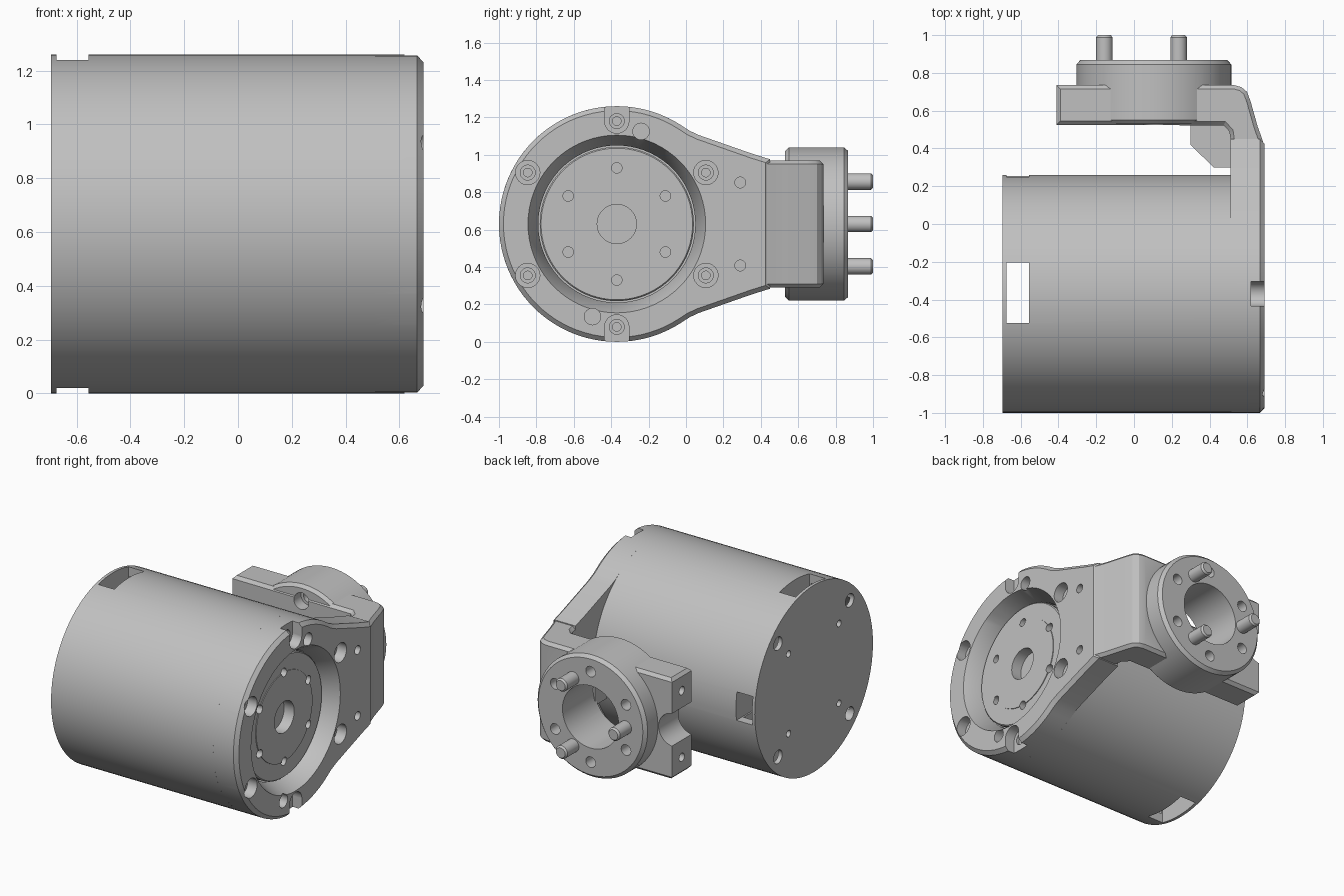
import bpy
import bmesh
from math import sin, cos, pi, radians
from mathutils import Matrix, Vector

old = bpy.data.objects.get("Cube")
if old:
    bpy.data.objects.remove(old, do_unlink=True)

grey = bpy.data.materials.new("machined grey")
grey.use_nodes = True
COLOUR = (0.53, 0.53, 0.53, 1)
grey.diffuse_color = COLOUR
grey.node_tree.nodes["Principled BSDF"].inputs["Base Color"].default_value = COLOUR

R = 0.63                      # motor radius
MY, MZ = -0.37, 0.63          # motor axis (runs along x)
FX, FZ = 0.105, 0.63          # flange axis (runs along y)


def finish(name, bm):
    bmesh.ops.recalc_face_normals(bm, faces=bm.faces)
    mesh = bpy.data.meshes.new(name)
    bm.to_mesh(mesh)
    bm.free()
    mesh.materials.append(grey)
    ob = bpy.data.objects.new(name, mesh)
    bpy.context.collection.objects.link(ob)
    return ob


def lathe(name, axis, a, b, profile, n=32):
    """Turned solid; profile holds (position along axis, radius)."""
    if axis == "X":           # a, b are y, z
        mat = Matrix.Translation((0, a, b)) @ Matrix.Rotation(pi / 2, 4, "Y")
    else:                     # a, b are x, z
        mat = Matrix.Translation((a, 0, b)) @ Matrix.Rotation(-pi / 2, 4, "X")
    bm = bmesh.new()
    rings = [[bm.verts.new(mat @ Vector((r * cos(2 * pi * i / n), r * sin(2 * pi * i / n), p)))
              for i in range(n)] for p, r in profile]
    for lo, hi in zip(rings, rings[1:]):
        for i in range(n):
            j = (i + 1) % n
            bm.faces.new((lo[i], lo[j], hi[j], hi[i]))
    bm.faces.new(rings[0])
    bm.faces.new(rings[-1])
    return finish(name, bm)


def prism(name, points, step, chamfer_start=0, chamfer_end=0):
    """Outline extruded by a vector, with chamfered end rims."""
    bm = bmesh.new()
    start = [bm.verts.new(p) for p in points]
    end = [bm.verts.new(Vector(p) + Vector(step)) for p in points]
    n = len(points)
    for i in range(n):
        j = (i + 1) % n
        bm.faces.new((start[i], start[j], end[j], end[i]))
    caps = [(bm.faces.new(start), chamfer_start), (bm.faces.new(end), chamfer_end)]
    bmesh.ops.recalc_face_normals(bm, faces=bm.faces)
    jobs = [(list(face.edges), size) for face, size in caps if size]
    for edges, size in jobs:
        bmesh.ops.bevel(bm, geom=edges, offset=size, offset_type="OFFSET",
                        segments=1, profile=0.5, affect="EDGES")
    return finish(name, bm)


def box(name, lo, hi, matrix=None):
    bm = bmesh.new()
    bmesh.ops.create_cube(bm, size=1)
    size = Vector(hi) - Vector(lo)
    mid = (Vector(hi) + Vector(lo)) / 2
    bm.transform((matrix or Matrix()) @ Matrix.Translation(mid) @ Matrix.Diagonal((*size, 1)))
    return finish(name, bm)


def combine(ob, tool, operation="DIFFERENCE"):
    """Apply a boolean and discard its helper."""
    tool.hide_render = True
    mod = ob.modifiers.new("bool", "BOOLEAN")
    mod.operation = operation
    mod.solver = "EXACT"
    mod.object = tool
    bpy.context.view_layer.objects.active = ob
    bpy.ops.object.modifier_apply(modifier=mod.name)
    bpy.data.objects.remove(tool, do_unlink=True)


def drill(ob, axis, a, b, p0, p1, r, n=24):
    combine(ob, lathe("drill", axis, a, b, [(p0, r), (p1, r)], n))


def around(r, angle, a, b):
    return a + r * cos(radians(angle)), b + r * sin(radians(angle))


# Motor housing with a hollow rear chamber and cable windows
housing = lathe("motor_housing", "X", MY, MZ, [(-0.695, R), (0.515, R)], 96)
drill(housing, "X", MY, MZ, -0.665, -0.565, 0.57, 64)
combine(housing, box("window", (-0.675, -0.525, -0.1), (-0.555, -0.205, 1.4)))
combine(housing, box("window", (-0.675, -0.1, 0.55), (-0.555, 0.4, 0.74)))
for angle in (45, 135, 225, 315):
    drill(housing, "X", *around(0.54, angle, MY, MZ), -0.8, -0.62, 0.045)
    drill(housing, "X", *around(0.38, angle, MY, MZ), -0.8, -0.62, 0.022)

# Bracket plate: round end that tapers into the arm
half = [(0.45, 0.976), (0.42, 0.985), (0.35, 1.007), (0.07, 1.105), (0.02, 1.128)]
outline = [(0.51, y, z) for y, z in half]
outline += [(0.51, *around(R, 57 + 246 * i / 60, MY, MZ)) for i in range(61)]
outline += [(0.51, y, 2 * MZ - z) for y, z in reversed(half)]
bracket = prism("bracket", outline, (0.18, 0, 0), 0, 0.024)

# Bent arm and wrist block, one outline seen from above
bend = [(0.511, 0.3), (0.511, 0.45), (0.505, 0.49), (0.475, 0.522), (-0.41, 0.525),
        (-0.41, 0.735), (0.53, 0.735), (0.568, 0.725), (0.598, 0.7), (0.617, 0.65),
        (0.655, 0.515), (0.673, 0.465), (0.685, 0.43), (0.689, 0.4), (0.689, 0.3)]
arm = prism("arm", [(x, y, 0.29) for x, y in bend], (0, 0, 0.68), 0.02, 0.02)
combine(bracket, arm, "UNION")

# Round flange on the wrist block
flange = lathe("flange", "Y", FX, FZ,
               [(0.53, 0.39), (0.55, 0.41), (0.845, 0.41), (0.867, 0.39)], 72)
combine(bracket, flange, "UNION")

# Flange bore, through holes with counterbores, forked lugs
drill(bracket, "Y", FX, FZ, 0.4, 1.0, 0.21, 48)
for angle in range(30, 390, 60):
    spot = around(0.305, angle, FX, FZ)
    drill(bracket, "Y", *spot, 0.4, 1.0, 0.036)
    drill(bracket, "Y", *spot, 0.4, 0.6, 0.055)
drill(bracket, "Y", -0.42, FZ, 0.4, 1.0, 0.11, 40)
for side in (-1, 1):
    drill(bracket, "X", 0.63, FZ + side * 0.225, -0.5, -0.3, 0.028)
    drill(bracket, "X", 0.29, FZ + side * 0.222, 0.62, 0.8, 0.029)
    drill(bracket, "X", MY + side * 0.13, MZ + side * 0.495, 0.6, 0.8, 0.044)

# Conical recess around the output
combine(bracket, lathe("recess", "X", MY, MZ,
                       [(0.45, 0.42), (0.57, 0.42), (0.69, 0.475), (0.75, 0.475)], 72))

# Screw seats: open slots on the round side, counterbores on the arm side
for angle in range(30, 390, 60):
    spot = around(0.55, angle, MY, MZ)
    drill(bracket, "X", *spot, 0.62, 0.8, 0.065)
    if 60 < angle < 300:
        turn = Matrix.Translation((0, MY, MZ)) @ Matrix.Rotation(radians(angle), 4, "X")
        combine(bracket, box("slot", (0.62, 0.55, -0.065), (0.8, 0.8, 0.065), turn))
    drill(bracket, "X", *spot, 0.6, 0.7, 0.04)
    drill(bracket, "X", *spot, 0.55, 0.7, 0.023)

# Corner rib inside the bend
rib = [(0.53, 0.3), (0.42, 0.3), (0.3, 0.42), (0.3, 0.54), (0.53, 0.54)]
gusset = prism("corner_rib", [(x, y, 0.53) for x, y in rib], (0, 0, 0.2))

# Output hub with a slightly raised face and bolt circle
hub = lathe("output_hub", "X", MY, MZ,
            [(0.5, 0.412), (0.592, 0.412), (0.6, 0.405), (0.6, 0.3), (0.605, 0.3)], 72)
drill(hub, "X", MY, MZ, 0.53, 0.7, 0.105, 40)
for angle in range(30, 390, 60):
    drill(hub, "X", *around(0.3, angle, MY, MZ), 0.55, 0.7, 0.028)

# Locating pins
pins = [lathe("locating_pin", "Y", *around(0.262, angle, FX, FZ),
              [(0.75, 0.044), (0.988, 0.044), (1.0, 0.034)]) for angle in (60, 180, 300)]

# Smooth round walls, sharp edges
bpy.ops.object.select_all(action="DESELECT")
for ob in [housing, bracket, gusset, hub] + pins:
    ob.select_set(True)
    bpy.context.view_layer.objects.active = ob
bpy.ops.object.shade_smooth_by_angle(angle=radians(25))
